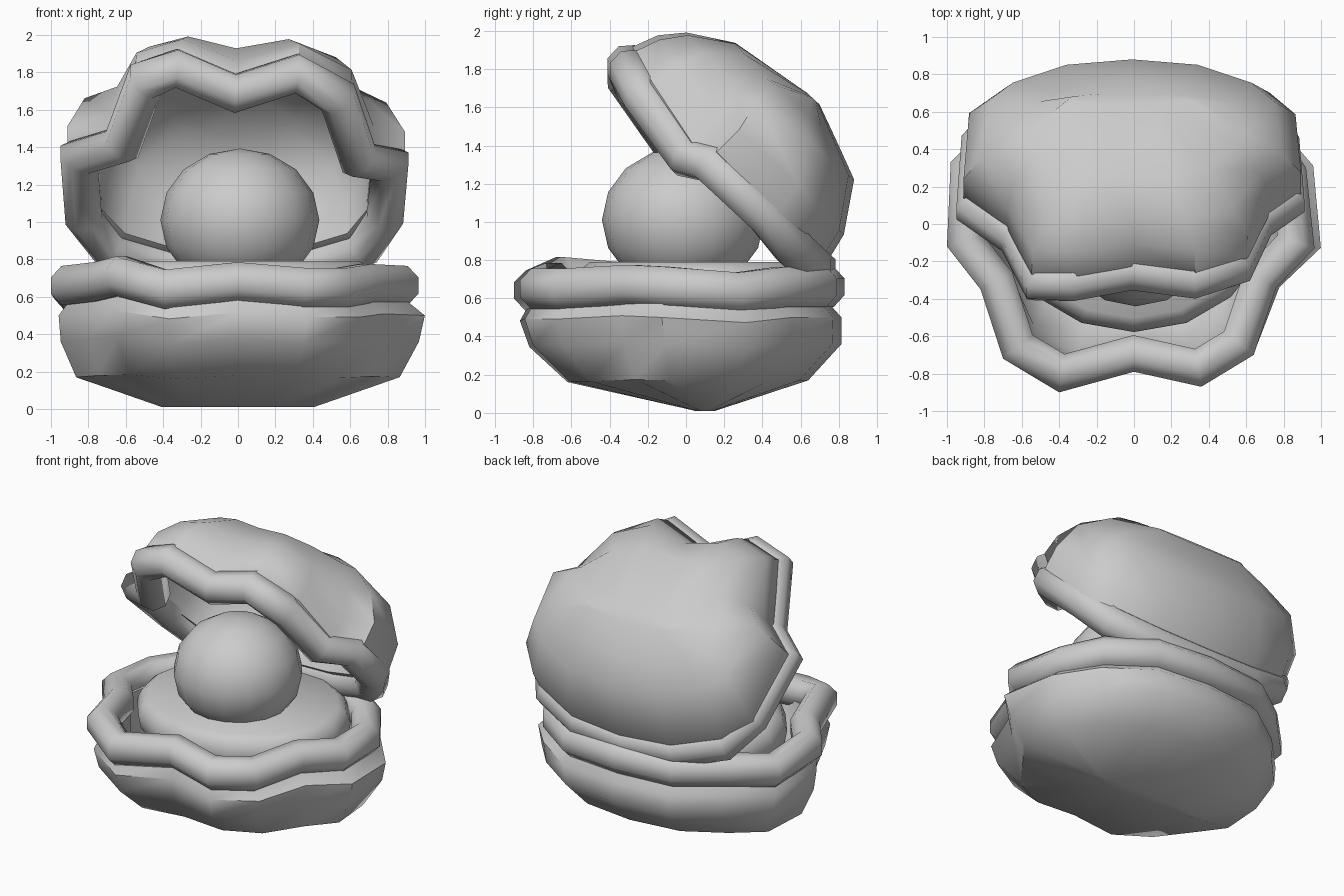
import bpy, bmesh
from math import cos, sin, pi, atan2, radians
from mathutils import Matrix, Vector

if "Cube" in bpy.data.objects:
    bpy.data.objects.remove(bpy.data.objects["Cube"])

# scalloped shell outline seen from above: x, y, height offset
OUT = [(0, -.79, .02), (.36, -.87, -.01), (.64, -.70, -.01), (.76, -.34, .01),
       (1, -.13, 0), (.96, .32, -.03), (.74, .57, 0), (.43, .79, 0), (0, .83, 0),
       (-.43, .79, 0), (-.74, .57, 0), (-.98, .33, -.03), (-1, -.12, 0),
       (-.82, -.35, .02), (-.70, -.72, .03), (-.40, -.90, -.02)]
N = len(OUT)


def nudge(changes):
    """Outline with a few points shifted."""
    return [tuple(a + b for a, b in zip(p, changes.get(i, (0, 0, 0))))
            for i, p in enumerate(OUT)]


LOW_RIM = nudge({4: (-.035, 0, 0), 5: (-.04, -.02, 0), 14: (0, 0, .02)})
UP = nudge({0: (0, -.02, -.07), 1: (0, -.06, -.09), 2: (.03, -.03, -.04),
            3: (.03, .07, .02), 4: (-.02, -.01, -.03), 5: (-.01, .07, 0),
            6: (.06, .05, 0), 10: (-.06, .05, 0),
            11: (.01, .07, 0), 12: (0, -.08, -.03), 13: (.08, -.05, .01),
            14: (.10, -.17, -.09), 15: (.07, -.06, -.09)})
# upper lip tucks down behind the hinge
UP_RIM = [(x, y + (.08 if y > .5 else 0), z) for x, y, z in UP]

# upper shell = lower shell mirrored in z, shrunk and swung open about the hinge
S = .88
UPPER = Matrix(((.94, 0, 0, -.01),
                (0, .734 * S, -.68, .72 - .734 * S * .83 + .68 * .63),
                (0, -.679 * S, -.73, .76 + .679 * S * .83 + .73 * .63),
                (0, 0, 0, 1)))


def smooth(ob, angle):
    bpy.ops.object.select_all(action='DESELECT')
    ob.select_set(True)
    bpy.context.view_layer.objects.active = ob
    bpy.ops.object.shade_smooth_by_angle(angle=radians(angle))


def loft(name, rings, matrix=None, loop=False, angle=45):
    """Skin a list of closed rings; cap the ends or join last to first."""
    bm = bmesh.new()
    vs = [[bm.verts.new(p) for p in r] for r in rings]
    n = len(vs[0])
    pairs = list(zip(vs, vs[1:])) + ([(vs[-1], vs[0])] if loop else [])
    for a, b in pairs:
        for i in range(n):
            j = (i + 1) % n
            bm.faces.new((a[i], a[j], b[j], b[i]))
    if not loop:
        bm.faces.new(vs[0])
        bm.faces.new(vs[-1])
    if matrix:
        bm.transform(matrix)
    bmesh.ops.recalc_face_normals(bm, faces=bm.faces)
    me = bpy.data.meshes.new(name)
    bm.to_mesh(me)
    bm.free()
    ob = bpy.data.objects.new(name, me)
    bpy.context.collection.objects.link(ob)
    smooth(ob, angle)
    return ob


def ring(out, x0, sx, y0, sy, z, scallop, tilt=0):
    """Outline fitted to half-sizes sx, sy, blended towards an ellipse."""
    pts = []
    for x, y, dz in out:
        a = atan2(y / .86, x)
        u = cos(a) + (x - cos(a)) * scallop
        v = sin(a) + (y / .86 - sin(a)) * scallop
        pts.append((x0 + sx * u, y0 + sy * v, z + dz * scallop - tilt * v))
    return pts


def normal(out, i):
    """Mitred outward direction at an outline point."""
    p, q, r = (Vector(out[k % N][:2]) for k in (i - 1, i, i + 1))
    n1, n2 = (Vector((b.y - a.y, a.x - b.x)).normalized() for a, b in ((p, q), (q, r)))
    m = (n1 + n2).normalized()
    return m / max(.75, m.dot(n1))


def rim_rings(out, w):
    """Rounded lip of half-width w swept round the outline."""
    rings = []
    for k in range(8):
        a = (k + .5) * pi / 4
        off, h = w * cos(a) / cos(pi / 8) - w, .105 * sin(a) / cos(pi / 8)
        rings.append([(x + normal(out, i).x * off, y + normal(out, i).y * off, .66 + dz + h)
                      for i, (x, y, dz) in enumerate(out)])
    return rings


# outer skins, from the bottom of each bowl to its lip
LOW_SKIN = [(0, .41, .10, .05, .01, 0), (0, .87, .01, .64, .17, .45),
            (.01, .96, .015, .82, .36, .75), (.02, .98, 0, .84, .50, .9),
            (0, .90, -.01, .78, .58, 1)]
UP_SKIN = [(0, .38, .10, .05, .015, 0), (0, .66, -.04, .43, .10, .2),
           (0, .87, -.03, .65, .23, .65, .05), (.01, .97, .03, .78, .43, .95),
           (.01, .97, .03, .83, .60, 1, -.03)]
# inner skin, from lip back down
INNER = [(0, .86, -.01, .76, .66, 1), (0, .79, -.01, .70, .66, 1),
         (0, .78, 0, .67, .45, .7), (0, .72, .02, .56, .25, .3),
         (0, .38, .08, .2, .11, 0)]

for label, mat, body, lip, w, skin in (
        ("lower", None, OUT, LOW_RIM, .095, LOW_SKIN),
        ("upper", UPPER, UP, UP_RIM, .105, UP_SKIN)):
    loft(label + "_shell", [ring(body, *r) for r in skin + INNER], mat)
    loft(label + "_rim", rim_rings(lip, w), mat, loop=True, angle=60)

# soft cushion under the pearl
cushion = []
for r, z in ((.85, .45), (1, .60), (1.02, .68), (.98, .75), (.90, .79)):
    cushion.append([(.72 * r * cos(i * pi / 8), .065 + .63 * r * sin(i * pi / 8), z)
                    for i in range(16)])
loft("cushion", cushion, angle=50)

# pearl
bpy.ops.mesh.primitive_uv_sphere_add(segments=16, ring_count=8, radius=.425,
                                     location=(.01, -.015, 1.01))
pearl = bpy.context.object
pearl.name = "pearl"
pearl.scale.z = .9
smooth(pearl, 60)
